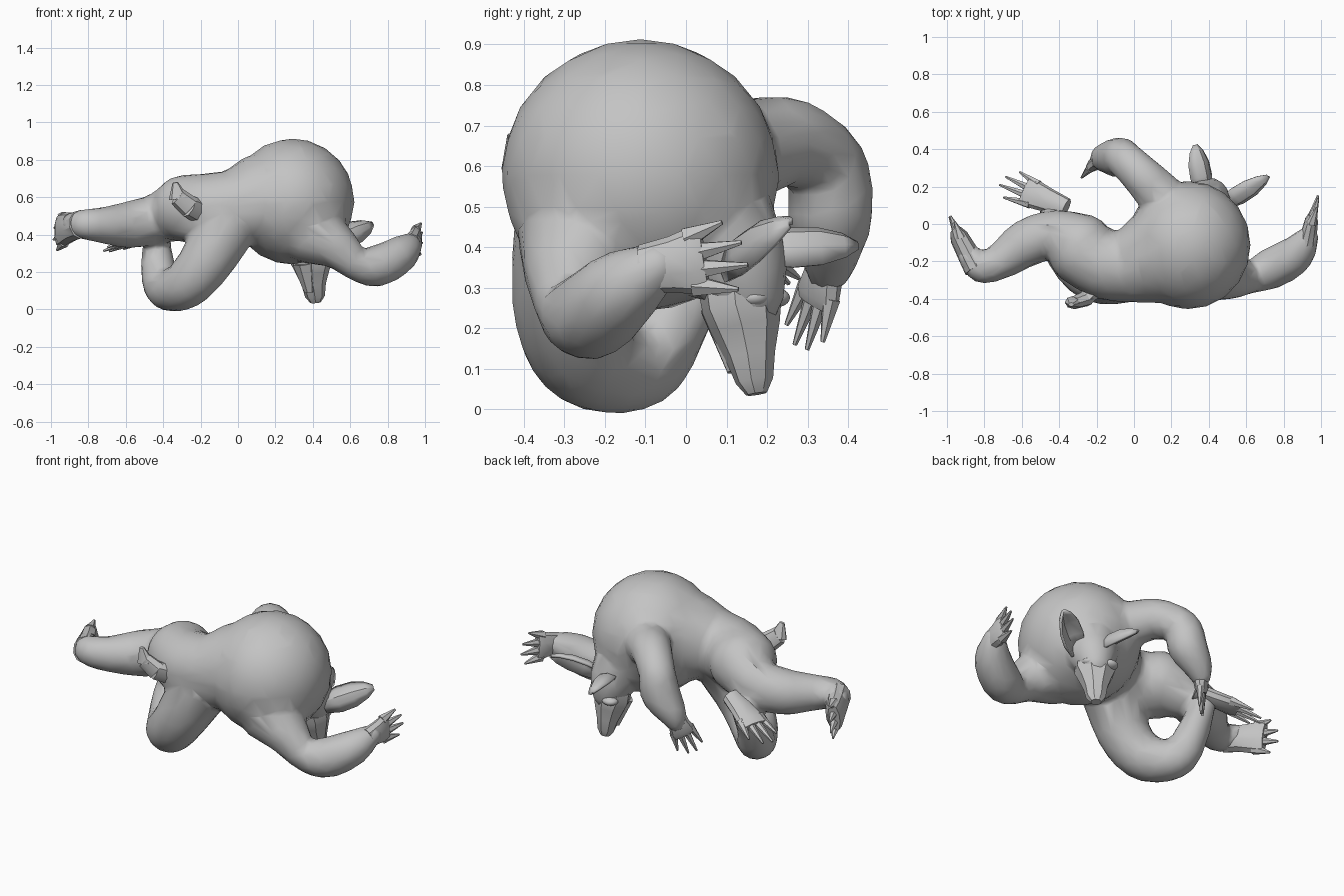
import bpy, bmesh, math
from mathutils import Vector, Matrix

if "Cube" in bpy.data.objects:
    bpy.data.objects.remove(bpy.data.objects["Cube"])

GREY = bpy.data.materials.new("stone grey")
GREY.diffuse_color = (0.55, 0.55, 0.55, 1)
GREY.use_nodes = True
GREY.node_tree.nodes["Principled BSDF"].inputs["Base Color"].default_value = GREY.diffuse_color


def finish(name, bm, angle=35):
    bmesh.ops.recalc_face_normals(bm, faces=bm.faces)
    me = bpy.data.meshes.new(name)
    bm.to_mesh(me)
    bm.free()
    me.materials.append(GREY)
    ob = bpy.data.objects.new(name, me)
    bpy.context.collection.objects.link(ob)
    bpy.ops.object.select_all(action='DESELECT')
    ob.select_set(True)
    bpy.context.view_layer.objects.active = ob
    bpy.ops.object.shade_smooth_by_angle(angle=math.radians(angle))
    return ob


def ball(bm, c, r, size=(1, 1, 1)):
    m = Matrix.Translation(c) @ Matrix.Diagonal((size[0], size[1], size[2], 1))
    bmesh.ops.create_icosphere(bm, subdivisions=3, radius=r, matrix=m)


def limb(bm, pts, steps=7):
    """Fleshy tube along a smooth path of (x, y, z, radius)."""
    p = [Vector(q) for q in pts]
    p = [p[0]] + p + [p[-1]]
    for i in range(1, len(p) - 2):
        a, b, c, d = p[i - 1:i + 3]
        for k in range(steps + 1):
            t = k / steps
            q = 0.5 * (2 * b + (c - a) * t + (2 * a - 5 * b + 4 * c - d) * t * t
                       + (3 * b - a - 3 * c + d) * t ** 3)
            ball(bm, q[:3], q[3])


def frame(start, tip, side):
    """Matrix with z along start->tip and x towards side."""
    z = (Vector(tip) - Vector(start)).normalized()
    x = Vector(side)
    x = (x - z * x.dot(z)).normalized()
    y = z.cross(x)
    m = Matrix((x, y, z)).transposed().to_4x4()
    m.translation = Vector(start)
    return m


def paw(name, wrist, tip, side, width, palm=0.6, wrist_r=0.055, thick=0.042):
    """Flat palm that fans into four thick, pointed digits."""
    m = frame(wrist, tip, side)
    length = (Vector(tip) - Vector(wrist)).length
    bm = bmesh.new()
    rings = []
    for f, w, t in ((-0.12, wrist_r, wrist_r * 0.85), (0.2, width * 0.82, thick),
                    (palm * 0.8, width, thick * 0.85), (palm, width * 0.95, thick * 0.55)):
        rings.append([bm.verts.new(m @ Vector((w * math.cos(a), t * math.sin(a), f * length)))
                      for a in [k * math.tau / 10 for k in range(10)]])
    for r0, r1 in zip(rings, rings[1:]):
        for k in range(10):
            bm.faces.new((r0[k], r0[(k + 1) % 10], r1[(k + 1) % 10], r1[k]))
    bm.faces.new(rings[0])
    bm.faces.new(rings[-1])
    for k in range(4):
        u = (k - 1.5) / 1.5
        reach = (0.86, 1.0, 0.97, 0.8)[k]
        a = m @ Vector((u * width * 0.7, 0, palm * 0.72 * length))
        b = m @ Vector((u * width * 1.0, 0.01, reach * length))
        fm = frame(a, b, side)
        d = (b - a).length
        bmesh.ops.create_cone(bm, segments=6, radius1=width * 0.34, radius2=0.006, depth=d,
                              cap_ends=True, matrix=fm @ Matrix.Translation((0, 0, d / 2)))
    return finish(name, bm, 30)


# Body: hump, hips, limbs fused into a single skin
bm = bmesh.new()
ball(bm, (0.29, -0.113, 0.577), 0.337, (0.99, 1.02, 1.0))
limb(bm, [(0.14, -0.17, 0.58, 0.255), (0.0, -0.22, 0.555, 0.2),
          (-0.15, -0.215, 0.54, 0.19), (-0.28, -0.15, 0.54, 0.18)])
# bent leg on the ground
limb(bm, [(-0.06, -0.255, 0.46, 0.17), (-0.17, -0.285, 0.26, 0.145), (-0.28, -0.24, 0.133, 0.13),
          (-0.39, -0.11, 0.113, 0.108), (-0.43, -0.02, 0.24, 0.09), (-0.43, 0.07, 0.38, 0.07)])
# leg stretched backwards
limb(bm, [(-0.28, -0.12, 0.545, 0.175), (-0.42, -0.06, 0.49, 0.135), (-0.57, -0.1, 0.455, 0.127),
          (-0.7, -0.19, 0.45, 0.1), (-0.81, -0.235, 0.455, 0.082), (-0.88, -0.17, 0.455, 0.065)])
# arm reaching along the front
limb(bm, [(0.38, -0.24, 0.42, 0.175), (0.52, -0.28, 0.34, 0.12), (0.63, -0.28, 0.245, 0.088),
          (0.74, -0.235, 0.232, 0.11), (0.86, -0.165, 0.29, 0.1), (0.93, -0.07, 0.355, 0.058)])
# arm hanging at the back
limb(bm, [(0.17, 0.12, 0.63, 0.13), (0.05, 0.25, 0.66, 0.11), (-0.05, 0.345, 0.6, 0.1),
          (-0.08, 0.355, 0.49, 0.108), (-0.15, 0.355, 0.4, 0.08), (-0.18, 0.35, 0.34, 0.055)])
# neck and skull
limb(bm, [(0.36, 0.05, 0.46, 0.17), (0.39, 0.12, 0.37, 0.13), (0.4, 0.15, 0.29, 0.095)])
body = finish("body", bm, 40)
mod = body.modifiers.new("fuse", 'REMESH')
mod.mode = 'VOXEL'
mod.voxel_size = 0.016
mod.use_smooth_shade = True
mod = body.modifiers.new("soften", 'SMOOTH')
mod.iterations = 5
mod = body.modifiers.new("facets", 'DECIMATE')
mod.ratio = 0.06

# Hands and feet
paw("kneeling_foot", (-0.40, 0.1, 0.425), (-0.71, 0.235, 0.32), (0.4, 0.9, -0.1), 0.08)
paw("stretched_foot", (-0.86, -0.21, 0.45), (-0.995, 0.04, 0.405), (0.1, 0, 1), 0.095, 0.7, 0.078, 0.06)
paw("front_hand", (0.93, -0.08, 0.35), (0.975, 0.15, 0.385), (0, -0.3, 1), 0.085, 0.55, 0.06)
paw("back_hand", (-0.175, 0.35, 0.37), (-0.25, 0.29, 0.15), (0.75, 0.66, 0), 0.07, 0.5)

# Muzzle: tapered, squared loft running down from the skull
bm = bmesh.new()
m = frame((0.385, 0.125, 0.33), (0.415, 0.175, 0.035), (1, -0.5, 0))
prev = None
for h, w, d in ((0, 0.105, 0.1), (0.08, 0.115, 0.095), (0.13, 0.092, 0.085),
                (0.2, 0.066, 0.062), (0.265, 0.055, 0.045), (0.298, 0.03, 0.025)):
    ring = [bm.verts.new(m @ Vector((w * math.cos(a), d * math.sin(a), h)))
            for a in [(k + 0.5) * math.tau / 8 for k in range(8)]]
    if prev:
        for k in range(8):
            bm.faces.new((prev[k], prev[(k + 1) % 8], ring[(k + 1) % 8], ring[k]))
    else:
        bm.faces.new(ring)
    prev = ring
bm.faces.new(prev)
finish("muzzle", bm, 30)

# Brow ridge and lower jaw
bm = bmesh.new()
for s in (-1, 1):
    c = Vector((0.4, 0.19, 0.275)) + Vector((0.89, -0.45, 0)) * 0.055 * s
    ball(bm, c, 0.042, (1.1, 1, 0.6))
finish("brow", bm)
bm = bmesh.new()
jm = frame((0.36, 0.1, 0.25), (0.385, 0.13, 0.09), (1, -0.5, 0))
bmesh.ops.create_cone(bm, segments=7, radius1=0.07, radius2=0.03, depth=0.16, cap_ends=True,
                      matrix=jm @ Matrix.Translation((0, 0, 0.08)))
finish("jaw", bm, 30)


def ear(name, base, tip, side, size):
    """Cupped, pointed leaf."""
    m = frame(base, tip, side)
    n = (Vector(tip) - Vector(base)).length
    bm = bmesh.new()
    rows = []
    for f, w in ((0, 0.7), (0.3, 1), (0.6, 0.95), (0.85, 0.6), (1, 0.15)):
        w *= size
        rows.append([bm.verts.new(m @ Vector((w * u, 0.75 * (u * u - 1) * w, f * n)))
                     for u in (-1, -0.5, 0, 0.5, 1)])
    for r0, r1 in zip(rows, rows[1:]):
        for k in range(4):
            bm.faces.new((r0[k], r0[k + 1], r1[k + 1], r1[k]))
    ob = finish(name, bm)
    s = ob.modifiers.new("thickness", 'SOLIDIFY')
    s.thickness = 0.015
    s.offset = 0


ear("near_ear", (0.49, 0.12, 0.35), (0.715, 0.26, 0.455), (0.5, -0.3, -0.6), 0.07)
ear("far_ear", (0.37, 0.18, 0.385), (0.325, 0.42, 0.4), (0.8, 0.2, -0.6), 0.068)

# Tail: short curled stub
bm = bmesh.new()
tail = [(-0.2, -0.34, 0.52), (-0.26, -0.4, 0.55), (-0.32, -0.42, 0.6), (-0.335, -0.43, 0.675)]
for (a, b), (r1, r2) in zip(zip(tail, tail[1:]), ((0.065, 0.06), (0.06, 0.05), (0.052, 0.015))):
    fm = frame(a, b, (0, 1, 0))
    d = (Vector(b) - Vector(a)).length
    bmesh.ops.create_cone(bm, segments=8, radius1=r1, radius2=r2, depth=d * 1.1, cap_ends=True,
                          matrix=fm @ Matrix.Diagonal((0.7, 1, 1, 1)) @ Matrix.Translation((0, 0, d / 2)))
finish("tail", bm, 40)
